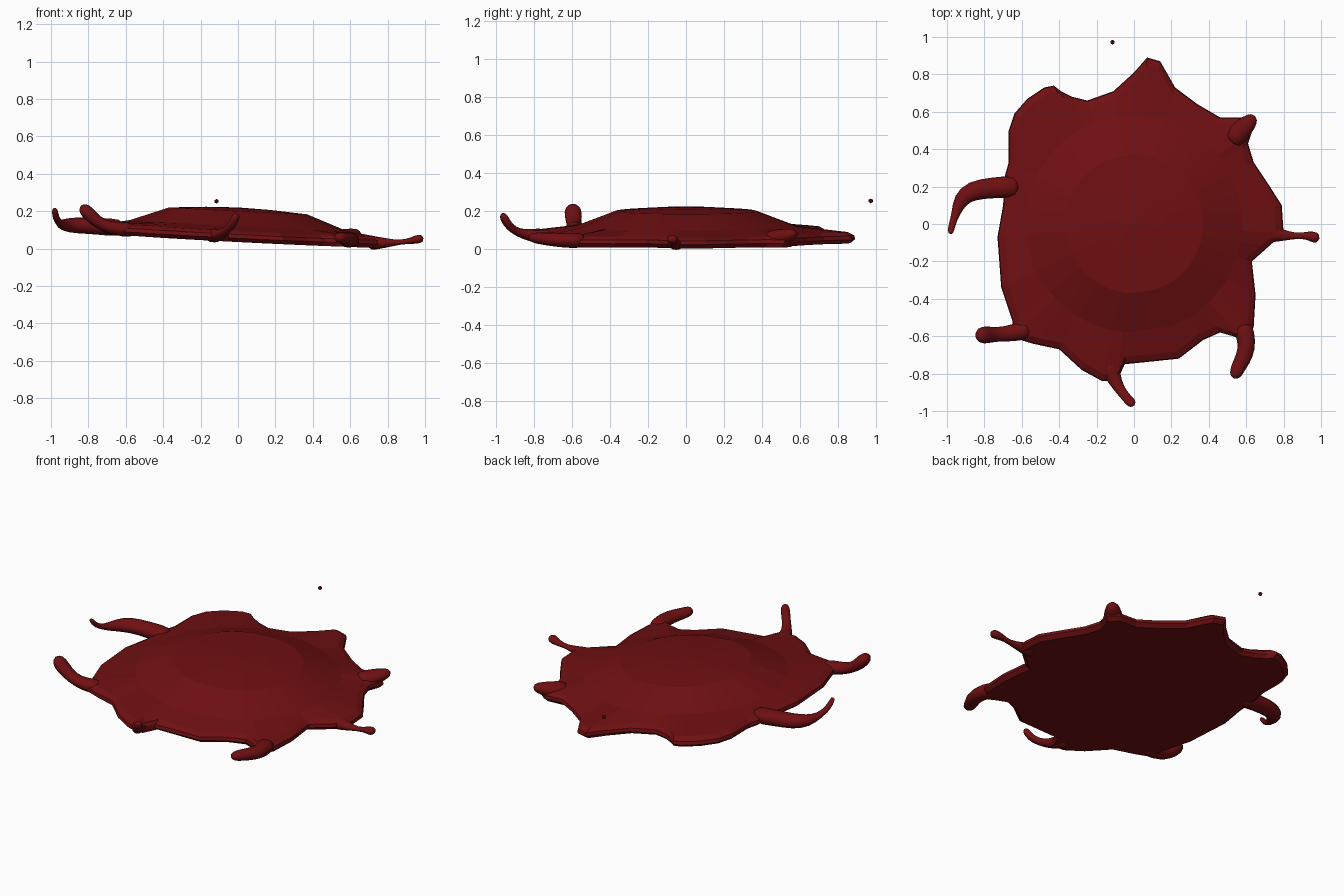
import bpy
import bmesh
import math
from mathutils import Vector

cube = bpy.data.objects.get("Cube")
if cube:
    bpy.data.objects.remove(cube, do_unlink=True)

red = bpy.data.materials.new("dark_red")
red.use_nodes = True
red.diffuse_color = (0.16, 0.005, 0.006, 1)
red.node_tree.nodes["Principled BSDF"].inputs["Base Color"].default_value = red.diffuse_color


def make_object(name, bm):
    bmesh.ops.recalc_face_normals(bm, faces=bm.faces)
    mesh = bpy.data.meshes.new(name)
    bm.to_mesh(mesh)
    bm.free()
    mesh.materials.append(red)
    obj = bpy.data.objects.new(name, mesh)
    bpy.context.collection.objects.link(obj)
    return obj


def bridge(bm, lower, upper):
    count = len(lower)
    for i in range(count):
        j = (i + 1) % count
        bm.faces.new((lower[i], lower[j], upper[j], upper[i]))


def fan(bm, ring, point):
    tip = bm.verts.new(point)
    for i, vert in enumerate(ring):
        bm.faces.new((vert, ring[(i + 1) % len(ring)], tip))


def underside(x):
    """Height of the gently tilted, sagging underside."""
    return 0.035 - 0.05 * x + 0.012 * x * x


# Puddle outline in hundredths, counterclockwise from the left side
OUTLINE = [
    (80, -5), (79, 10), (72, 21), (64, 33), (61, 43), (64, 52), (58, 57),
    (46, 57), (34, 64), (22, 73), (14, 87), (7, 89), (0, 81), (-11, 71),
    (-25, 66), (-33, 68), (-39, 71), (-43, 74), (-48, 73), (-57, 67),
    (-64, 59), (-67, 50), (-67, 33), (-69, 26), (-70, 10), (-73, -7),
    (-71, -34), (-65, -52), (-64, -61), (-54, -64), (-40, -67), (-28, -78),
    (-17, -84), (-9, -84), (-5, -75), (24, -72), (37, -62), (46, -58),
    (53, -60), (60, -63), (64, -55), (65, -38), (63, -20), (72, -12),
]
outline = [Vector((x / 100, y / 100)) for x, y in OUTLINE]


def puddle_ring(bm, inset, lift):
    """Ring that follows the outline, pulled inwards by a distance."""
    verts = []
    for p in outline:
        q = p - p.normalized() * inset
        verts.append(bm.verts.new((q.x, q.y, underside(p.x) + lift)))
    return verts


def dome_ring(bm, radius, lift):
    """Round ring at the same angles as the outline."""
    verts = []
    for p in outline:
        q = p.normalized() * radius
        verts.append(bm.verts.new((q.x, q.y, underside(q.x) + lift)))
    return verts


# Puddle body: flat underside, rounded rim, low dome
bm = bmesh.new()
rings = [
    dome_ring(bm, 0.4, 0),
    puddle_ring(bm, 0.025, 0),
    puddle_ring(bm, 0, 0.02),
    puddle_ring(bm, 0.005, 0.04),
    puddle_ring(bm, 0.04, 0.058),
    dome_ring(bm, 0.58, 0.085),
    dome_ring(bm, 0.37, 0.165),
    dome_ring(bm, 0.17, 0.18),
]
for lower, upper in zip(rings, rings[1:]):
    bridge(bm, lower, upper)
fan(bm, rings[0], (0, 0, underside(0)))
fan(bm, rings[-1], (0, 0, underside(0) + 0.185))
make_object("puddle_body", bm)


def tendril(name, path, flatness=0.8, sides=8):
    """Tapered, slightly flattened tube with a rounded end; path is x, y, z, radius."""
    points = [Vector(p[:3]) for p in path]
    radii = [p[3] for p in path]
    bm = bmesh.new()
    rings = []
    for i, point in enumerate(points):
        tangent = (points[min(i + 1, len(points) - 1)] - points[max(i - 1, 0)]).normalized()
        side = tangent.cross(Vector((0, 0, 1))).normalized()
        up = side.cross(tangent)
        ring = []
        for k in range(sides):
            a = math.tau * k / sides
            offset = side * math.cos(a) + up * math.sin(a) * flatness
            ring.append(bm.verts.new(point + offset * radii[i]))
        rings.append(ring)
    for lower, upper in zip(rings, rings[1:]):
        bridge(bm, lower, upper)
    fan(bm, rings[0], points[0])
    fan(bm, rings[-1], points[-1] + tangent * radii[-1] * 0.7)
    for face in bm.faces:
        face.smooth = True
    obj = make_object(name, bm)
    obj.modifiers.new("rounding", "SUBSURF").levels = 1
    obj.modifiers["rounding"].render_levels = 1


# Splash tendrils around the rim
tendril("left_tendril", [
    (0.70, -0.05, 0.03, 0.06), (0.79, -0.06, 0.03, 0.035), (0.87, -0.065, 0.033, 0.014),
    (0.93, -0.06, 0.043, 0.024), (0.975, -0.075, 0.053, 0.038)])
tendril("back_left_tendril", [
    (0.52, 0.44, 0.05, 0.07), (0.59, 0.52, 0.065, 0.058), (0.635, 0.565, 0.08, 0.04)])
tendril("front_left_tendril", [
    (0.58, -0.54, 0.045, 0.06), (0.605, -0.63, 0.045, 0.053), (0.595, -0.70, 0.05, 0.05),
    (0.56, -0.76, 0.055, 0.043), (0.54, -0.81, 0.06, 0.038)])
tendril("front_tendril", [
    (-0.14, -0.74, 0.07, 0.06), (-0.11, -0.82, 0.07, 0.045), (-0.08, -0.88, 0.085, 0.03),
    (-0.04, -0.93, 0.115, 0.027), (-0.015, -0.955, 0.16, 0.03), (-0.01, -0.963, 0.18, 0.022)])
tendril("front_right_tendril", [
    (-0.56, -0.56, 0.10, 0.06), (-0.65, -0.585, 0.105, 0.05), (-0.73, -0.59, 0.125, 0.04),
    (-0.79, -0.593, 0.175, 0.052), (-0.825, -0.595, 0.215, 0.048)])
tendril("right_tendril", [
    (-0.62, 0.20, 0.11, 0.07), (-0.75, 0.195, 0.12, 0.06), (-0.87, 0.18, 0.125, 0.06),
    (-0.93, 0.13, 0.125, 0.047), (-0.955, 0.05, 0.135, 0.022),
    (-0.975, -0.01, 0.165, 0.02), (-0.98, -0.045, 0.21, 0.018)])

# Stray droplet flying off behind the puddle
bm = bmesh.new()
bmesh.ops.create_icosphere(bm, subdivisions=1, radius=0.013)
droplet = make_object("stray_droplet", bm)
droplet.location = (-0.115, 0.972, 0.253)
